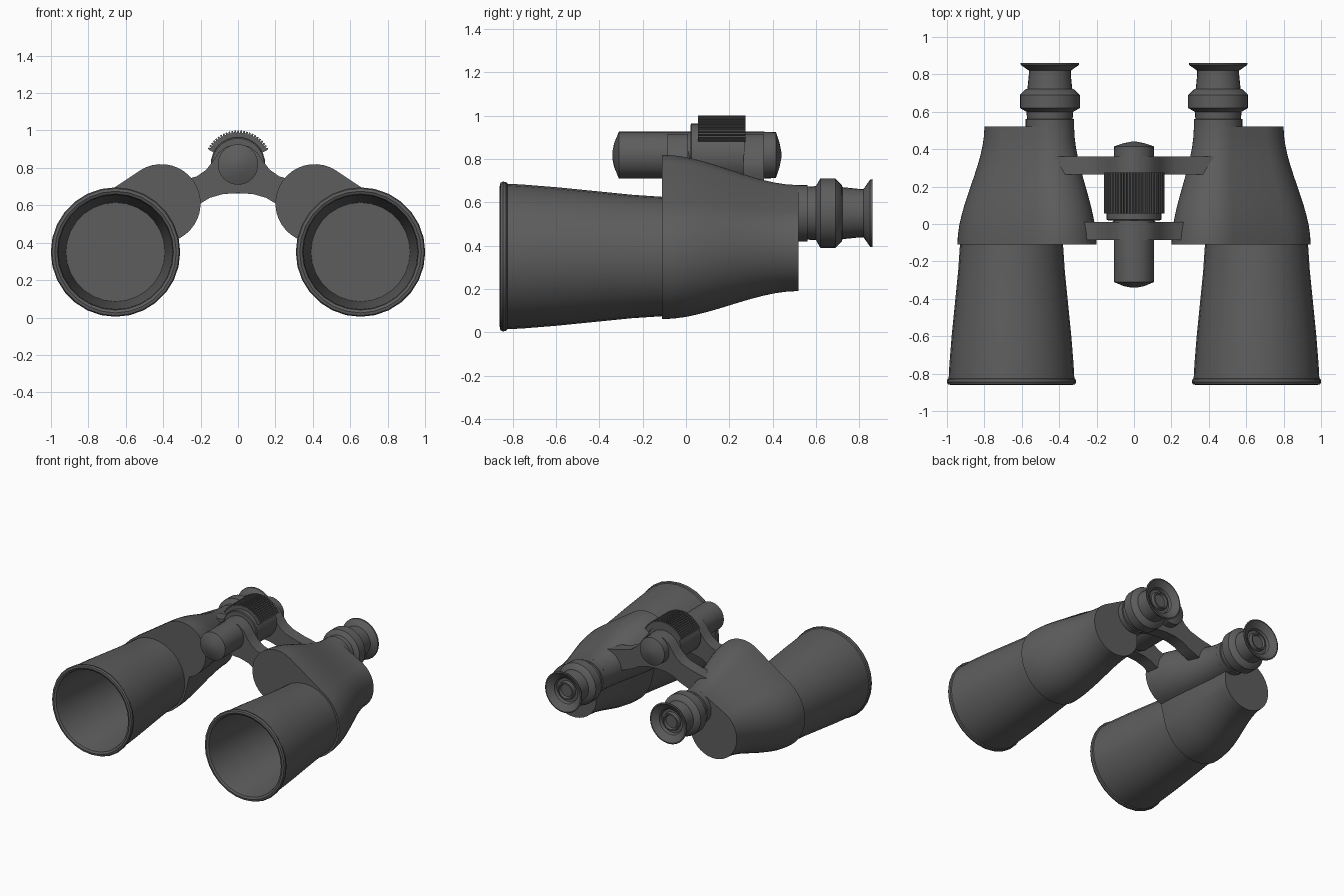
import bpy, bmesh
from math import sin, cos, radians, pi

cube = bpy.data.objects.get("Cube")
if cube:
    bpy.data.objects.remove(cube, do_unlink=True)

rubber = bpy.data.materials.new("dark grey rubber")
rubber.use_nodes = True
GREY = (0.11, 0.11, 0.11, 1)
rubber.diffuse_color = GREY
bsdf = rubber.node_tree.nodes["Principled BSDF"]
bsdf.inputs["Base Color"].default_value = GREY
bsdf.inputs["Roughness"].default_value = 0.7


def loft(name, rings, mirror=False, angle=35):
    """Skin a list of equal-length point rings and cap both ends."""
    bm = bmesh.new()
    rows = [[bm.verts.new(p) for p in ring] for ring in rings]
    n = len(rows[0])
    for a, b in zip(rows, rows[1:]):
        for i in range(n):
            j = (i + 1) % n
            bm.faces.new((a[i], a[j], b[j], b[i]))
    bm.faces.new(rows[0])
    bm.faces.new(rows[-1])
    bmesh.ops.recalc_face_normals(bm, faces=bm.faces)
    mesh = bpy.data.meshes.new(name)
    bm.to_mesh(mesh)
    bm.free()
    mesh.materials.append(rubber)
    mesh.shade_smooth()
    mesh.set_sharp_from_angle(angle=radians(angle))
    ob = bpy.data.objects.new(name, mesh)
    bpy.context.collection.objects.link(ob)
    if mirror:
        mod = ob.modifiers.new("Mirror", 'MIRROR')
        mod.use_axis[0] = True
        mod.use_mirror_merge = False
    return ob


def lathe(name, profile, cx, cz, segs=24, mirror=False):
    """Turn (y, radius) pairs about an axis running along y."""
    rings = [[(cx + r * cos(2 * pi * i / segs), y, cz + r * sin(2 * pi * i / segs))
              for i in range(segs)] for y, r in profile]
    return loft(name, rings, mirror)


def extrude(name, outline, y0, y1, angle=35):
    """Extrude an (x, z) outline along y."""
    return loft(name, [[(x, y, z) for x, z in outline] for y in (y0, y1)], angle=angle)


def arc(cx, cz, r, a0, a1, n):
    angles = [radians(a0 + (a1 - a0) * i / n) for i in range(n + 1)]
    return [(cx + r * cos(a), cz + r * sin(a)) for a in angles]


def mix(a, b, t):
    return a + (b - a) * t


# Hollow objective barrels with a beaded rim and recessed lens
lathe("objective_barrel", [
    (-0.10, 0.275), (-0.25, 0.285), (-0.42, 0.302), (-0.6, 0.32), (-0.75, 0.332),
    (-0.825, 0.336), (-0.83, 0.343), (-0.845, 0.346), (-0.857, 0.34), (-0.86, 0.325),
    (-0.852, 0.31), (-0.82, 0.305), (-0.15, 0.265)], 0.655, 0.35, 28, True)

# Prism housings: large and small circle joined, tapering to the rear
rings = []
STEPS = 12
for k in range(STEPS + 1):
    s = k / STEPS
    t = s * s * (3 - 2 * s)
    section = arc(mix(0.655, 0.60, t), mix(0.35, 0.39, t), mix(0.29, 0.20, t), 57, -165, 22)
    section += arc(mix(0.41, 0.45, t), mix(0.61, 0.55, t), mix(0.21, 0.13, t), -109, -303, 20)
    y = mix(-0.11, 0.52, s)
    rings.append([(x, y, z) for x, z in section])
loft("prism_housing", rings, True)

# Eyepieces with grip ring, flared cup and recessed lens
lathe("eyepiece", [
    (0.45, 0.13), (0.56, 0.13), (0.562, 0.122), (0.60, 0.125), (0.62, 0.16),
    (0.69, 0.16), (0.72, 0.13), (0.722, 0.12), (0.80, 0.112), (0.82, 0.112),
    (0.85, 0.155), (0.86, 0.157), (0.862, 0.148), (0.83, 0.098), (0.81, 0.09),
    (0.81, 0.07), (0.835, 0.065), (0.835, 0.055), (0.82, 0.048)], 0.45, 0.55, 28, True)

# Central hinge shaft with domed ends, and the sleeve below the focus knob
AXIS = 0.818
lathe("hinge_shaft", [
    (-0.34, 0.015), (-0.332, 0.055), (-0.31, 0.108), (0.36, 0.108),
    (0.415, 0.106), (0.432, 0.055), (0.44, 0.015)], 0, AXIS, 32)
lathe("focus_sleeve", [(0.02, 0.14), (0.025, 0.146), (0.27, 0.146)], 0, AXIS, 32)

# Ribbed focus knob: a toothed arc over the sleeve
TEETH = 25
ribs = []
for i in range(TEETH):
    for step, r in ((0.05, 0.17), (0.2, 0.182), (0.7, 0.182), (0.85, 0.17)):
        a = radians(mix(26, 154, (i + step) / TEETH))
        ribs.append((r * cos(a), AXIS + r * sin(a)))
extrude("focus_knob", ribs + arc(0, AXIS, 0.14, 154, 26, 24), 0.055, 0.275, 25)


# Arched bridge arms linking the housings to the hinge
def bridge(name, half, y0, y1):
    left = [(-x, z) for x, z in reversed(half) if x > 0]
    extrude(name, half + left, y0, y1)


hub = [(0, 0.925), (0.06, 0.915), (0.105, 0.88), (0.135, 0.835), (0.17, 0.79), (0.22, 0.755)]
under = [(0.2, 0.61), (0.15, 0.64), (0.08, 0.66), (0, 0.665)]
bridge("rear_bridge", hub + [(0.32, 0.725), (0.44, 0.70), (0.44, 0.58), (0.3, 0.57)] + under,
       0.265, 0.36)
bridge("front_bridge", hub + [(0.3, 0.73), (0.3, 0.59)] + under, -0.085, 0.01)

# Hinge collar around the shaft between the arms
lathe("hinge_collar", [(-0.075, 0.125), (0.0, 0.125), (0.02, 0.108)], 0, AXIS - 0.03, 32)
